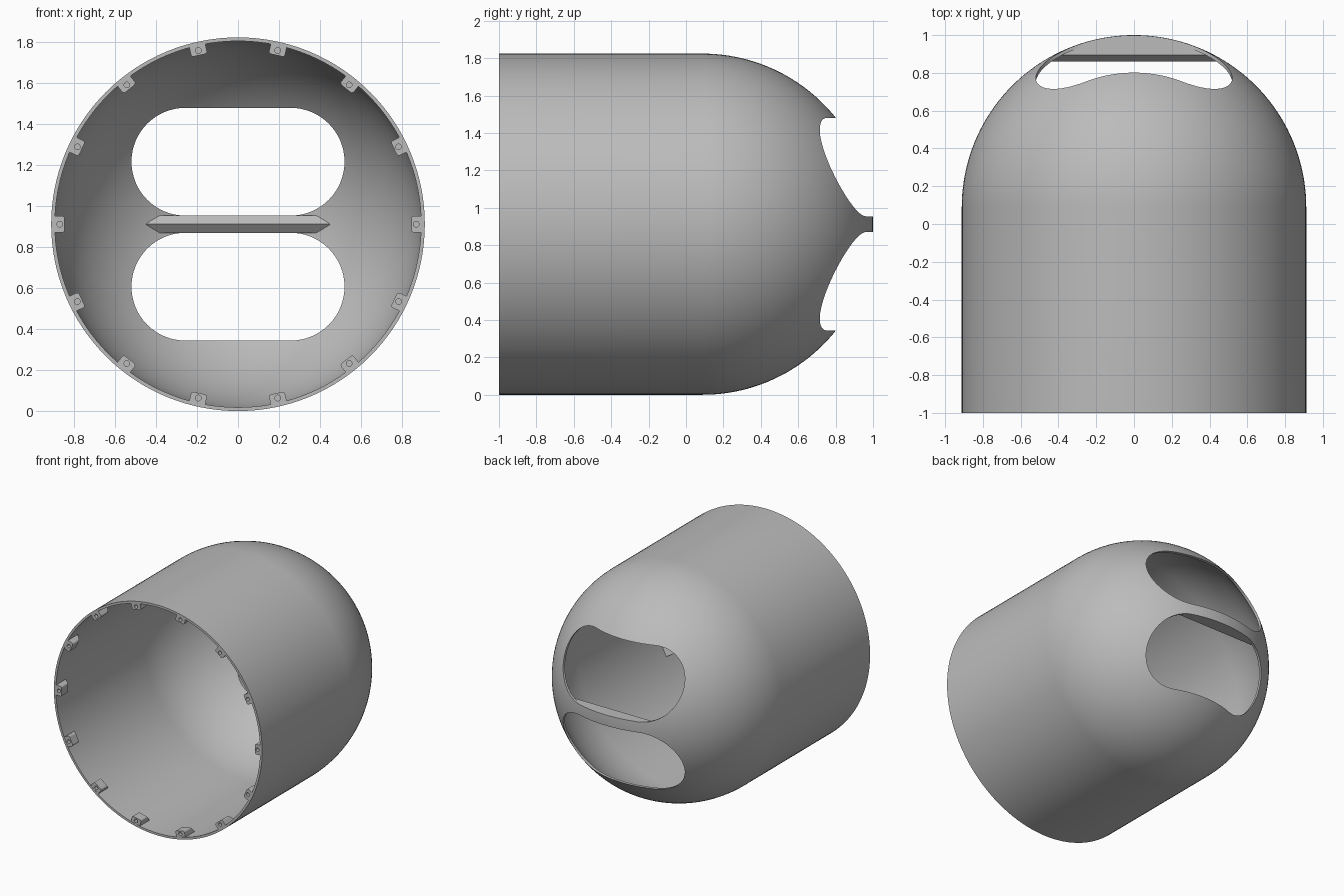
import bpy, bmesh
from math import sin, cos, pi, radians
from mathutils import Matrix, Vector

if "Cube" in bpy.data.objects:
    bpy.data.objects.remove(bpy.data.objects["Cube"], do_unlink=True)

R = 0.912            # outer radius, also the height of the axis
WALL = 0.018
DOME_Y = 1 - R       # centre of the domed end
TABS = 14

grey = bpy.data.materials.new("plain_grey")
grey.use_nodes = True
grey.diffuse_color = (0.5, 0.5, 0.5, 1)
grey.node_tree.nodes["Principled BSDF"].inputs["Base Color"].default_value = grey.diffuse_color


def finish(name, bm):
    bmesh.ops.recalc_face_normals(bm, faces=bm.faces)
    mesh = bpy.data.meshes.new(name)
    bm.to_mesh(mesh)
    bm.free()
    mesh.materials.append(grey)
    obj = bpy.data.objects.new(name, mesh)
    bpy.context.collection.objects.link(obj)
    return obj


def lathe(name, profile, steps=128):
    """Revolve (radius, y) points around the long axis."""
    bm = bmesh.new()
    verts = [bm.verts.new((r, y, R)) for r, y in profile]
    edges = [bm.edges.new(pair) for pair in zip(verts, verts[1:])]
    bmesh.ops.spin(bm, geom=verts + edges, cent=(0, 0, R), axis=(0, 1, 0),
                   angle=2 * pi, steps=steps)
    bmesh.ops.remove_doubles(bm, verts=bm.verts, dist=1e-4)
    return finish(name, bm)


def prism(name, points, vector):
    """Extrude a closed outline along a vector."""
    bm = bmesh.new()
    face = bm.faces.new([bm.verts.new(p) for p in points])
    new = bmesh.ops.extrude_face_region(bm, geom=[face])["geom"]
    bmesh.ops.translate(bm, vec=vector,
                        verts=[v for v in new if isinstance(v, bmesh.types.BMVert)])
    return finish(name, bm)


def boolean(obj, tool, operation):
    mod = obj.modifiers.new("cut", "BOOLEAN")
    mod.operation, mod.solver, mod.object = operation, "EXACT", tool
    select(obj)
    bpy.ops.object.modifier_apply(modifier=mod.name)
    bpy.data.objects.remove(tool, do_unlink=True)


def select(obj):
    bpy.ops.object.select_all(action="DESELECT")
    obj.select_set(True)
    bpy.context.view_layer.objects.active = obj


def dome(radius, steps=40):
    """Quarter arc from the pole to the start of the straight wall."""
    return [(radius * sin(a), DOME_Y + radius * cos(a))
            for a in (i * pi / 2 / steps for i in range(steps + 1))]


# Hollow body: straight tube with a domed back end
inner = R - WALL
shell = lathe("shell", dome(R) + [(R, -1), (inner, -1)] + dome(inner)[::-1])

# Crossbar with a V-shaped ridge on its inside, trimmed to the dome
half = 0.042
outline = [(0.86, 0), (0.895, half), (1.1, half), (1.1, -half), (0.895, -half)]
bar = prism("crossbar", [(-0.7, y, R + z) for y, z in outline], (1.4, 0, 0))
mid = R - WALL / 2
boolean(bar, lathe("trim", dome(mid) + [(mid, -0.5), (0, -0.5)]), "INTERSECT")
boolean(shell, bar, "UNION")

# Two stadium-shaped windows
radius, straight = 0.263, 0.257
for side in (1, -1):
    points = []
    for i in range(66):
        a = -pi / 2 + pi * (i % 33) / 32 + (pi if i > 32 else 0)
        x = radius * cos(a) + (straight if i < 33 else -straight)
        points.append((x, 0.3, R + side * (half + radius) + radius * sin(a)))
    boolean(shell, prism("window_cutter", points, (0, 1, 0)), "DIFFERENCE")

select(shell)
bpy.ops.object.shade_smooth_by_angle(angle=radians(30))

# Screw tabs round the open rim: sloped inner end, chamfered corners, blind hole
inside, wall = 0.846, R - WALL / 2
tab = prism("rim_tab", [(-0.04, -0.998, wall), (-0.04, -0.998, inside),
                        (-0.04, -0.92, inside), (-0.04, -0.87, wall)], (0.08, 0, 0))
bm = bmesh.new()
bm.from_mesh(tab.data)
corners = [e for e in bm.edges
           if all(abs(v.co.z - inside) < 1e-4 for v in e.verts)
           and abs(e.verts[0].co.x - e.verts[1].co.x) < 1e-4]
bmesh.ops.bevel(bm, geom=corners, offset=0.012, segments=3, profile=0.5, affect="EDGES")
bm.to_mesh(tab.data)
bm.free()
hole = [(0.014 * cos(a), -1.02, 0.87 + 0.014 * sin(a))
        for a in (i * pi / 8 for i in range(16))]
boolean(tab, prism("screw_cutter", hole, (0, 0.09, 0)), "DIFFERENCE")

for i in range(TABS):
    part = tab if i == 0 else tab.copy()
    if i:
        bpy.context.collection.objects.link(part)
    part.name = f"rim_tab_{i + 1}"
    part.matrix_world = (Matrix.Translation(Vector((0, 0, R)))
                         @ Matrix.Rotation(pi / 2 + i * 2 * pi / TABS, 4, "Y"))
